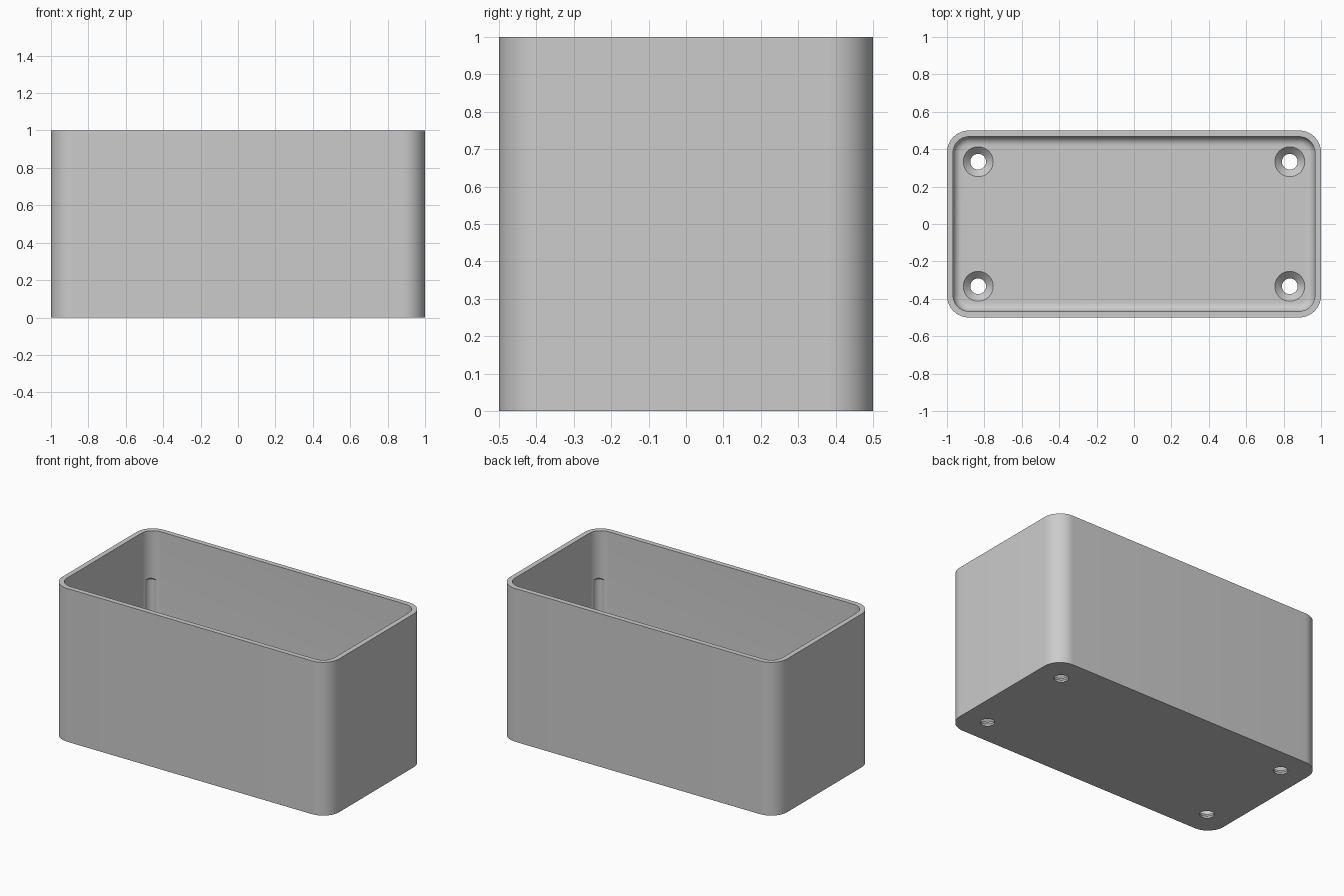
import bpy, bmesh, math

default_cube = bpy.data.objects.get("Cube")
if default_cube:
    bpy.data.objects.remove(default_cube, do_unlink=True)

grey = bpy.data.materials.new("light_grey")
grey.use_nodes = True
grey.diffuse_color = (0.6, 0.6, 0.6, 1)
grey.node_tree.nodes["Principled BSDF"].inputs["Base Color"].default_value = (0.6, 0.6, 0.6, 1)

WALL, FLOOR, CORNER, FILLET = 0.033, 0.05, 0.118, 0.045
CORNERS = [(sx, sy) for sx in (-1, 1) for sy in (-1, 1)]


def rounded_ring(bm, inset, z, steps=14):
    """Rounded rectangle of vertices, shrunk from the outside by inset."""
    radius = CORNER - inset
    ring = []
    for quarter, (sx, sy) in enumerate([(1, 1), (-1, 1), (-1, -1), (1, -1)]):
        for i in range(steps + 1):
            a = (quarter + i / steps) * math.pi / 2
            ring.append(bm.verts.new((sx * (1 - CORNER) + radius * math.cos(a),
                                      sy * (0.5 - CORNER) + radius * math.sin(a), z)))
    return ring


def revolve(name, profile, sides=40):
    """Closed solid turned about z from (radius, height) points."""
    bm = bmesh.new()
    rings = [[bm.verts.new((r * math.cos(2 * math.pi * i / sides),
                            r * math.sin(2 * math.pi * i / sides), z))
              for i in range(sides)] for r, z in profile]
    skin(bm, rings)
    return finish(bm, name)


def skin(bm, rings):
    """Bridge successive rings and cap both ends."""
    for low, high in zip(rings, rings[1:]):
        n = len(low)
        for i in range(n):
            j = (i + 1) % n
            bm.faces.new((low[i], low[j], high[j], high[i]))
    bm.faces.new(rings[0][::-1])
    bm.faces.new(rings[-1])


def finish(bm, name):
    bmesh.ops.recalc_face_normals(bm, faces=bm.faces[:])
    mesh = bpy.data.meshes.new(name)
    bm.to_mesh(mesh)
    bm.free()
    mesh.materials.append(grey)
    obj = bpy.data.objects.new(name, mesh)
    bpy.context.collection.objects.link(obj)
    return obj


# Open box: outer wall, flat rim, inner wall, filleted floor
section = [(0, 0), (0, 1), (WALL, 1)]
for i in range(9):
    a = i / 8 * math.pi / 2
    section.append((WALL + FILLET * (1 - math.cos(a)),
                    FLOOR + FILLET * (1 - math.sin(a))))
bm = bmesh.new()
skin(bm, [rounded_ring(bm, inset, z) for inset, z in section])
box = finish(bm, "open_box")


def cut(name, profile, x, y):
    cutter = revolve(name, profile)
    cutter.location = (x, y, 0)
    cutter.hide_render = True
    mod = box.modifiers.new(name, "BOOLEAN")
    mod.operation = "DIFFERENCE"
    mod.solver = "EXACT"
    mod.object = cutter
    bpy.context.view_layer.objects.active = box
    bpy.context.view_layer.update()
    bpy.ops.object.modifier_apply(modifier=name)
    bpy.data.objects.remove(cutter, do_unlink=True)


# Countersunk screw holes and shallow pointed corner grooves
hole = [(0.042, -0.1), (0.042, 0.012), (0.08, FLOOR), (0.08, FLOOR + 0.01)]
groove = [(0.04, 0.12), (0.04, 0.68), (0.005, 0.715)]
for sx, sy in CORNERS:
    cut("screw_hole", hole, sx * 0.833, sy * 0.333)
    cut("corner_groove", groove, sx * 0.922, sy * 0.422)

bpy.ops.object.select_all(action="DESELECT")
box.select_set(True)
bpy.context.view_layer.objects.active = box
bpy.ops.object.shade_smooth_by_angle(angle=math.radians(30))
